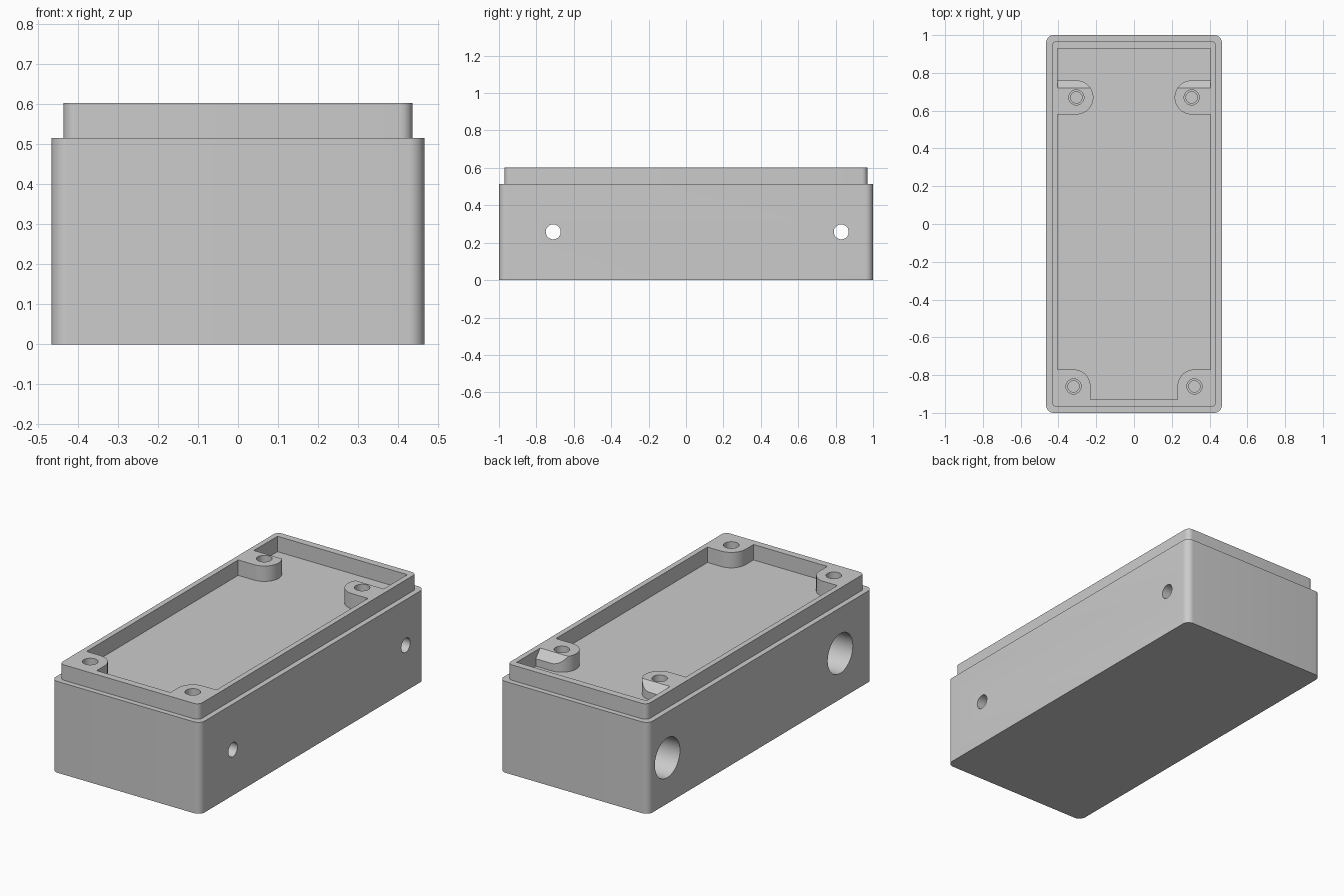
import bpy, bmesh
from math import sin, cos, pi, radians
from mathutils import Matrix, Vector

cube = bpy.data.objects.get("Cube")
if cube:
    bpy.data.objects.remove(cube, do_unlink=True)

grey = bpy.data.materials.new("light grey plastic")
grey.use_nodes = True
colour = (0.6, 0.6, 0.6, 1)
grey.diffuse_color = colour
grey.node_tree.nodes["Principled BSDF"].inputs["Base Color"].default_value = colour


def arc(cx, cy, r, start, end, steps=10):
    angles = [radians(start + (end - start) * i / steps) for i in range(steps + 1)]
    return [(cx + r * cos(a), cy + r * sin(a)) for a in angles]


def rounded_rect(hx, hy, r):
    pts = []
    for i, (sx, sy) in enumerate([(1, 1), (-1, 1), (-1, -1), (1, -1)]):
        pts += arc(sx * (hx - r), sy * (hy - r), r, i * 90, i * 90 + 90)
    return pts


def prism(name, outline, low, high, matrix=Matrix()):
    """Closed prism from a flat outline, extruded along its local z."""
    bm = bmesh.new()
    face = bm.faces.new([bm.verts.new((x, y, low)) for x, y in outline])
    top = bmesh.ops.extrude_face_region(bm, geom=[face])
    verts = [v for v in top["geom"] if isinstance(v, bmesh.types.BMVert)]
    bmesh.ops.translate(bm, verts=verts, vec=Vector((0, 0, high - low)))
    bmesh.ops.transform(bm, matrix=matrix, verts=bm.verts)
    bmesh.ops.recalc_face_normals(bm, faces=bm.faces)
    mesh = bpy.data.meshes.new(name)
    bm.to_mesh(mesh)
    bm.free()
    mesh.materials.append(grey)
    obj = bpy.data.objects.new(name, mesh)
    bpy.context.collection.objects.link(obj)
    return obj


def combine(target, tool, operation="DIFFERENCE"):
    tool.hide_render = True
    mod = target.modifiers.new(operation.title(), "BOOLEAN")
    mod.operation, mod.solver, mod.object = operation, "EXACT", tool
    bpy.context.view_layer.objects.active = target
    bpy.ops.object.modifier_apply(modifier=mod.name)
    bpy.data.objects.remove(tool, do_unlink=True)


def circle(x, y, r):
    return arc(x, y, r, 0, 350, 35)


LEDGE, TOP = 0.515, 0.602
HALF_X, HALF_Y = 0.405, 0.93

# Solid block with a narrower lip on top
box = prism("enclosure_base", rounded_rect(0.465, 1, 0.04), 0, LEDGE)
combine(box, prism("lip", rounded_rect(0.435, 0.97, 0.03), 0.4, TOP), "UNION")

# Shallow recess that leaves four screw posts standing
front, back, r = (0.32, -0.86), (0.305, 0.67), 0.09
half = [(front[0] - r, -HALF_Y)]
half += arc(*front, r, 180, 90)
half += [(HALF_X, front[1] + r), (HALF_X, back[1] - r)]
half += arc(*back, r, 270, 90, 24)
half += [(HALF_X, back[1] + r), (HALF_X, HALF_Y)]
outline = half + [(-x, y) for x, y in reversed(half)]
combine(box, prism("recess_cutter", outline, LEDGE, 0.8))

# Sloped rear edge on the two back posts
slope = [(0.72, TOP), (0.76, 0.557), (0.78, 0.557), (0.78, 0.7), (0.72, 0.7)]
along_x = Matrix(((0, 0, 1, 0), (1, 0, 0, 0), (0, 1, 0, 0), (0, 0, 0, 1)))
combine(box, prism("slope_cutter", slope, -HALF_X, HALF_X, along_x))

# Stepped blind screw holes in the posts
for x, y in (front, back):
    for side in (-1, 1):
        combine(box, prism("screw_cutter", circle(side * x, y, 0.04), 0.45, 0.8))
        combine(box, prism("pilot_cutter", circle(side * x, y, 0.03), 0.3, 0.5))

# Cross bores: wide from one side, narrow out of the other
for y in (-0.71, 0.83):
    combine(box, prism("wide_bore_cutter", circle(y, 0.258, 0.112), -0.6, 0.25, along_x))
    combine(box, prism("narrow_bore_cutter", circle(y, 0.258, 0.04), 0.2, 0.6, along_x))

bpy.ops.object.select_all(action="DESELECT")
box.select_set(True)
bpy.context.view_layer.objects.active = box
bpy.ops.object.shade_smooth_by_angle(angle=radians(30))
